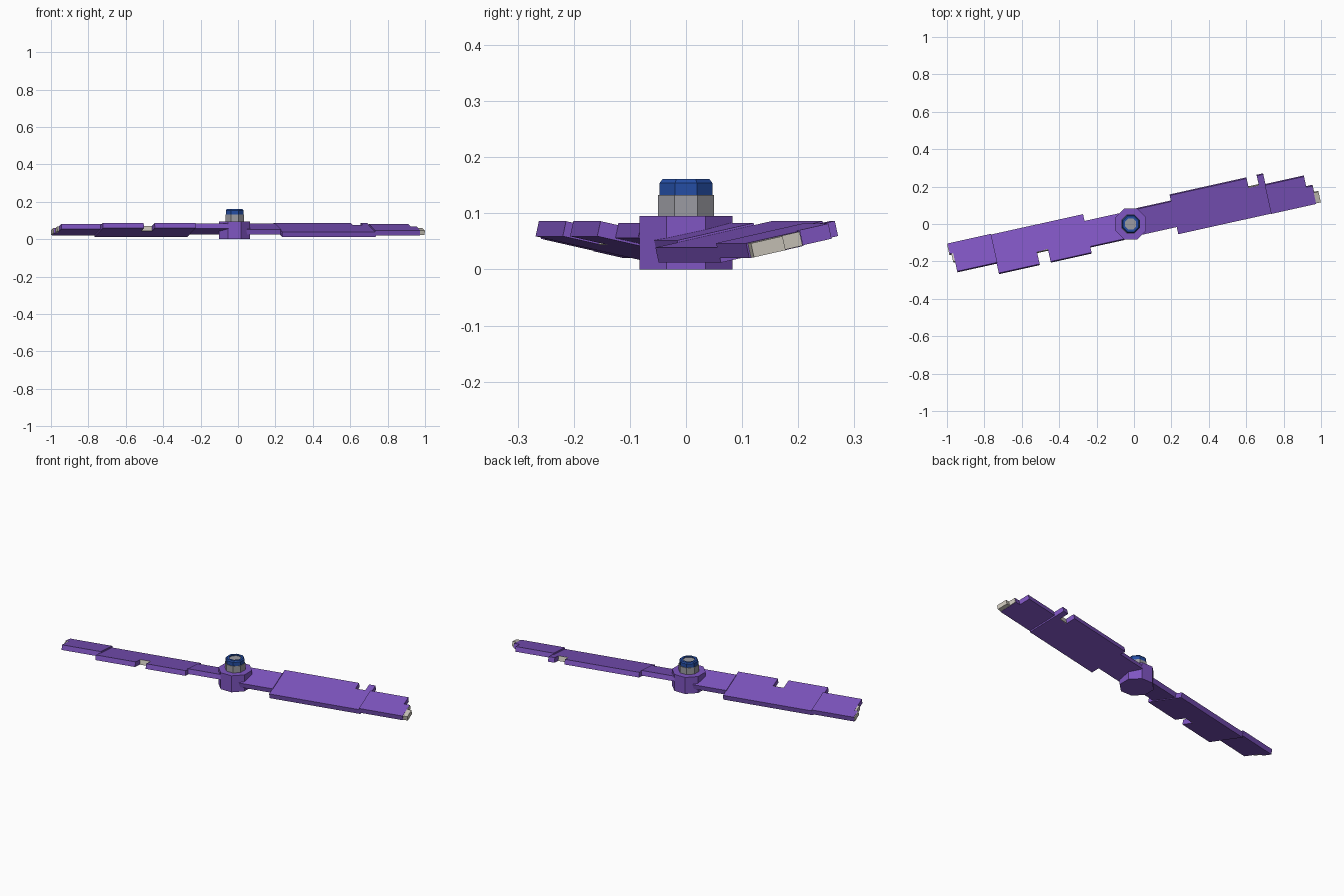
import bpy, bmesh, math
from mathutils import Matrix

if "Cube" in bpy.data.objects:
    bpy.data.objects.remove(bpy.data.objects["Cube"])

HUB_X = -0.018
SWEEP = math.radians(12.5)   # blade direction seen from above
PITCH = math.radians(12.5)   # blade twist about its own length
MID_Z = 0.049


def material(name, rgb):
    m = bpy.data.materials.new(name)
    m.diffuse_color = (*rgb, 1)
    m.use_nodes = True
    m.node_tree.nodes["Principled BSDF"].inputs["Base Color"].default_value = m.diffuse_color
    return m


PURPLE = material("purple", (0.215, 0.092, 0.54))
BLUE = material("blue", (0.018, 0.075, 0.37))
STEEL = material("steel grey", (0.33, 0.33, 0.36))
PALE = material("pale grey", (0.6, 0.57, 0.50))


def prism(name, outline, z0, z1, mat, matrix=Matrix()):
    """Extrude a flat outline from z0 to z1."""
    bm = bmesh.new()
    face = bm.faces.new([bm.verts.new((x, y, z0)) for x, y in outline])
    res = bmesh.ops.extrude_face_region(bm, geom=[face])
    top = [v for v in res["geom"] if isinstance(v, bmesh.types.BMVert)]
    bmesh.ops.translate(bm, verts=top, vec=(0, 0, z1 - z0))
    bmesh.ops.recalc_face_normals(bm, faces=bm.faces)
    bm.transform(matrix)
    me = bpy.data.meshes.new(name)
    bm.to_mesh(me)
    bm.free()
    me.materials.append(mat)
    ob = bpy.data.objects.new(name, me)
    bpy.context.collection.objects.link(ob)
    return ob


def octagon(apothem):
    r = apothem / math.cos(math.pi / 8)
    return [(r * math.cos(math.pi * (i + 0.5) / 4), r * math.sin(math.pi * (i + 0.5) / 4))
            for i in range(8)]


def rect(u0, u1, v0, v1):
    return [(u0, v0), (u1, v0), (u1, v1), (u0, v1)]


# Hub stack
at_hub = Matrix.Translation((HUB_X, 0, 0))
prism("hub", octagon(0.083), 0, 0.095, PURPLE, at_hub)
prism("nut", octagon(0.05), 0.095, 0.133, STEEL, at_hub)
prism("bolt_core", octagon(0.03), 0.13, 0.156, STEEL, at_hub)

# Blue collar: open ring around the bolt core
bm = bmesh.new()
rings = [[bm.verts.new((x, y, z)) for x, y in octagon(a)]
         for a, z in ((0.047, 0.133), (0.047, 0.154), (0.042, 0.161), (0.03, 0.161), (0.03, 0.133))]
for k in range(5):
    a, b = rings[k], rings[(k + 1) % 5]
    for i in range(8):
        j = (i + 1) % 8
        bm.faces.new((a[i], a[j], b[j], b[i]))
bmesh.ops.recalc_face_normals(bm, faces=bm.faces)
bm.transform(at_hub)
collar_mesh = bpy.data.meshes.new("collar")
bm.to_mesh(collar_mesh)
bm.free()
collar_mesh.materials.append(BLUE)
bpy.context.collection.objects.link(bpy.data.objects.new("collar", collar_mesh))


def blade(side, turn, main, tip, notch, pale_ends):
    """One pitched blade: root, wide middle, raised tip, and pale broken faces."""
    m = at_hub @ Matrix.Translation((0, 0, MID_Z)) @ Matrix.Rotation(SWEEP + turn, 4, 'Z') \
        @ Matrix.Rotation(PITCH, 4, 'X')
    t = 0.0138
    prism(side + "_blade_root", rect(0.05, 0.24, -0.067, 0.076), -t + 0.004, t + 0.004, PURPLE, m)
    prism(side + "_blade_middle", main, -t, t, PURPLE, m)
    prism(side + "_blade_tip", tip, -t + 0.008, t + 0.008, PURPLE, m)
    u0, u1, v = notch
    prism(side + "_notch_face", rect(u0, u1, v - 0.002, v + 0.002), -t, t, PALE, m)
    for i, r in enumerate(pale_ends):
        prism(f"{side}_broken_end_{i + 1}", rect(*r), -t + 0.009, t + 0.007, PALE, m)


# Right blade: notch near the outer end of the middle section
blade("right", 0,
      [(0.237, -0.108), (0.75, -0.108), (0.75, 0.111), (0.714, 0.111), (0.714, 0.057),
       (0.658, 0.057), (0.658, 0.109), (0.237, 0.109)],
      [(0.745, -0.108), (0.992, -0.108), (0.992, -0.007), (0.96, -0.007),
       (0.96, 0.053), (0.745, 0.053)],
      (0.658, 0.714, 0.057),
      [(0.98, 1.018, -0.105, -0.046), (0.98, 0.995, -0.046, -0.009)])

# Left blade: notch halfway along the middle section
blade("left", math.pi,
      [(0.237, -0.106), (0.745, -0.106), (0.745, 0.109), (0.521, 0.109), (0.521, 0.04),
       (0.461, 0.04), (0.461, 0.109), (0.237, 0.109)],
      [(0.74, -0.108), (0.978, -0.108), (0.978, -0.05), (0.96, -0.05),
       (0.96, 0.052), (0.74, 0.052)],
      (0.461, 0.521, 0.04),
      [(0.97, 0.982, -0.105, -0.05), (0.95, 0.97, -0.05, -0.005)])
